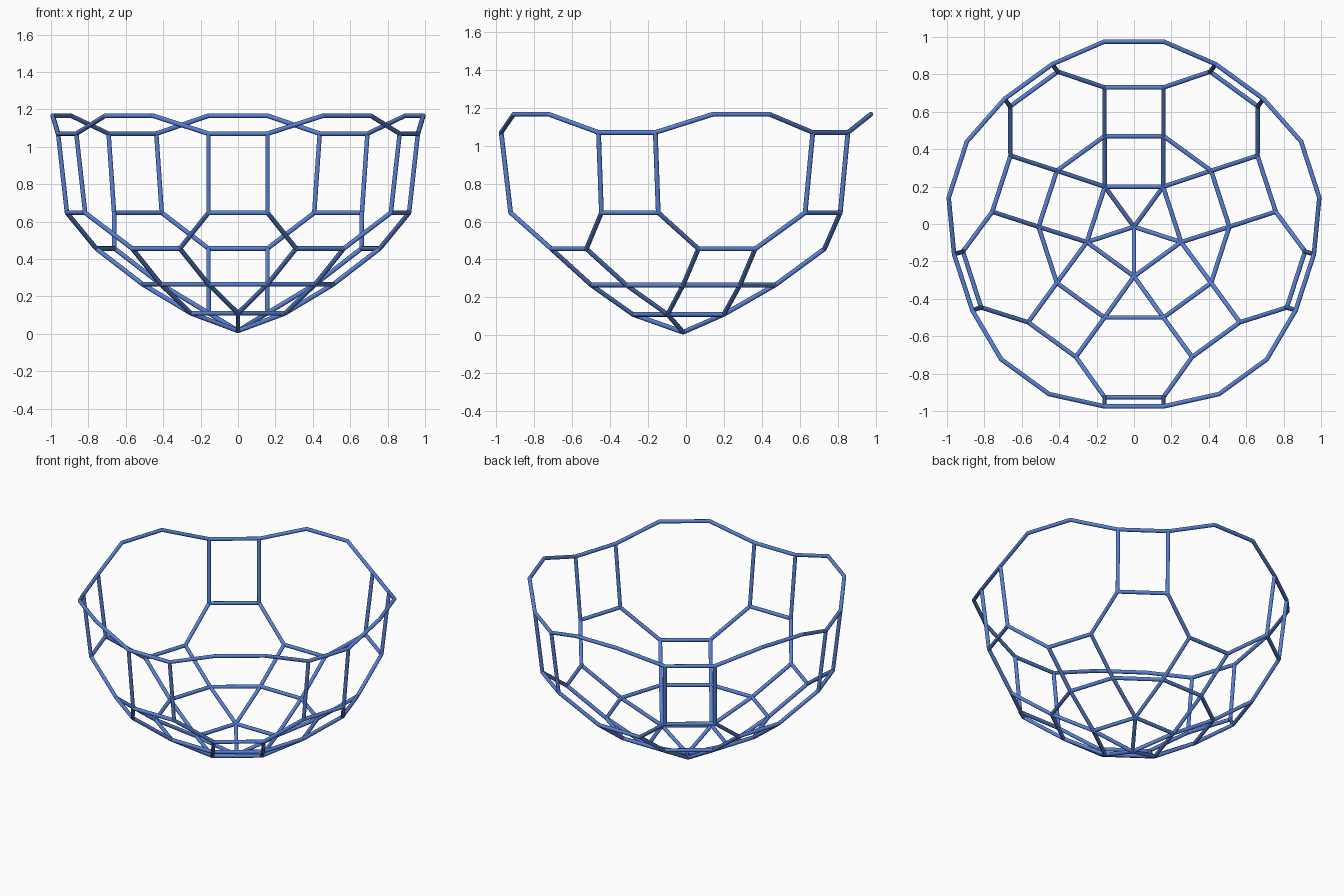
import bpy, bmesh
from math import sin, cos, asin, radians, pi
from mathutils import Vector, Matrix

if "Cube" in bpy.data.objects:
    bpy.data.objects.remove(bpy.data.objects["Cube"])

TUBE = 0.0125      # bar radius
HALF = 0.1576      # half length of the paired edges
CY = -0.015        # y of the five-fold axis

blue = bpy.data.materials.new("blue")
blue.diffuse_color = (0.10, 0.22, 0.67, 1)
blue.use_nodes = True
blue.node_tree.nodes["Principled BSDF"].inputs["Base Color"].default_value = blue.diffuse_color


def polar(r, a, z):
    return Vector((r * cos(a), CY + r * sin(a), z))


def pairs(r, z, centre):
    """Five (left, right) point pairs around the axis."""
    h = asin(HALF / r)
    out = []
    for k in range(5):
        a = radians(centre + 72 * k)
        out.append((polar(r, a - h, z), polar(r, a + h, z)))
    return out


def bars(name, edges):
    """Round bars along edges with ball joints at their ends."""
    bm = bmesh.new()
    joints = {}
    for a, b in edges:
        d = b - a
        m = Matrix.Translation((a + b) / 2) @ d.to_track_quat('Z', 'Y').to_matrix().to_4x4()
        bmesh.ops.create_cone(bm, cap_ends=True, segments=10, radius1=TUBE,
                              radius2=TUBE, depth=d.length, matrix=m)
        for p in (a, b):
            joints[tuple(round(c, 4) for c in p)] = p
    for p in joints.values():
        bmesh.ops.create_icosphere(bm, subdivisions=2, radius=TUBE,
                                   matrix=Matrix.Translation(p))
    me = bpy.data.meshes.new(name)
    bm.to_mesh(me)
    bm.free()
    me.materials.append(blue)
    ob = bpy.data.objects.new(name, me)
    bpy.context.collection.objects.link(ob)
    bpy.context.view_layer.objects.active = ob
    ob.select_set(True)
    bpy.ops.object.shade_smooth_by_angle(angle=radians(50))
    ob.select_set(False)


# Levels from the bottom tip to the rim
tip = Vector((0, CY, 0.016))
star = [polar(0.265, radians(-90 + 72 * k), 0.11) for k in range(5)]
deca = pairs(0.51, 0.265, -90)      # above each star point
low = pairs(0.762, 0.456, -54)      # between star points
mid = pairs(0.924, 0.647, -90)
rim_low = pairs(0.973, 1.07, -90)
rim_high = pairs(1.003, 1.166, -54)

groups = {n: [] for n in ("bottom_star", "inner_ring", "lower_basket",
                          "upper_basket", "rim")}
for k in range(5):
    n = (k + 1) % 5
    groups["bottom_star"] += [(tip, star[k]), (star[k], star[n]),
                              (star[k], deca[k][0]), (star[k], deca[k][1])]
    groups["inner_ring"] += [deca[k], (deca[k][1], deca[n][0])]
    groups["lower_basket"] += [low[k], (deca[k][1], low[k][0]),
                               (deca[n][0], low[k][1])]
    groups["upper_basket"] += [mid[k], (low[k][0], mid[k][1]),
                               (low[k][1], mid[n][0]),
                               (mid[k][0], rim_low[k][0]),
                               (mid[k][1], rim_low[k][1])]
    groups["rim"] += [rim_low[k], rim_high[k],
                      (rim_low[k][1], rim_high[k][0]),
                      (rim_high[k][1], rim_low[n][0])]

for name, edges in groups.items():
    bars(name, edges)
